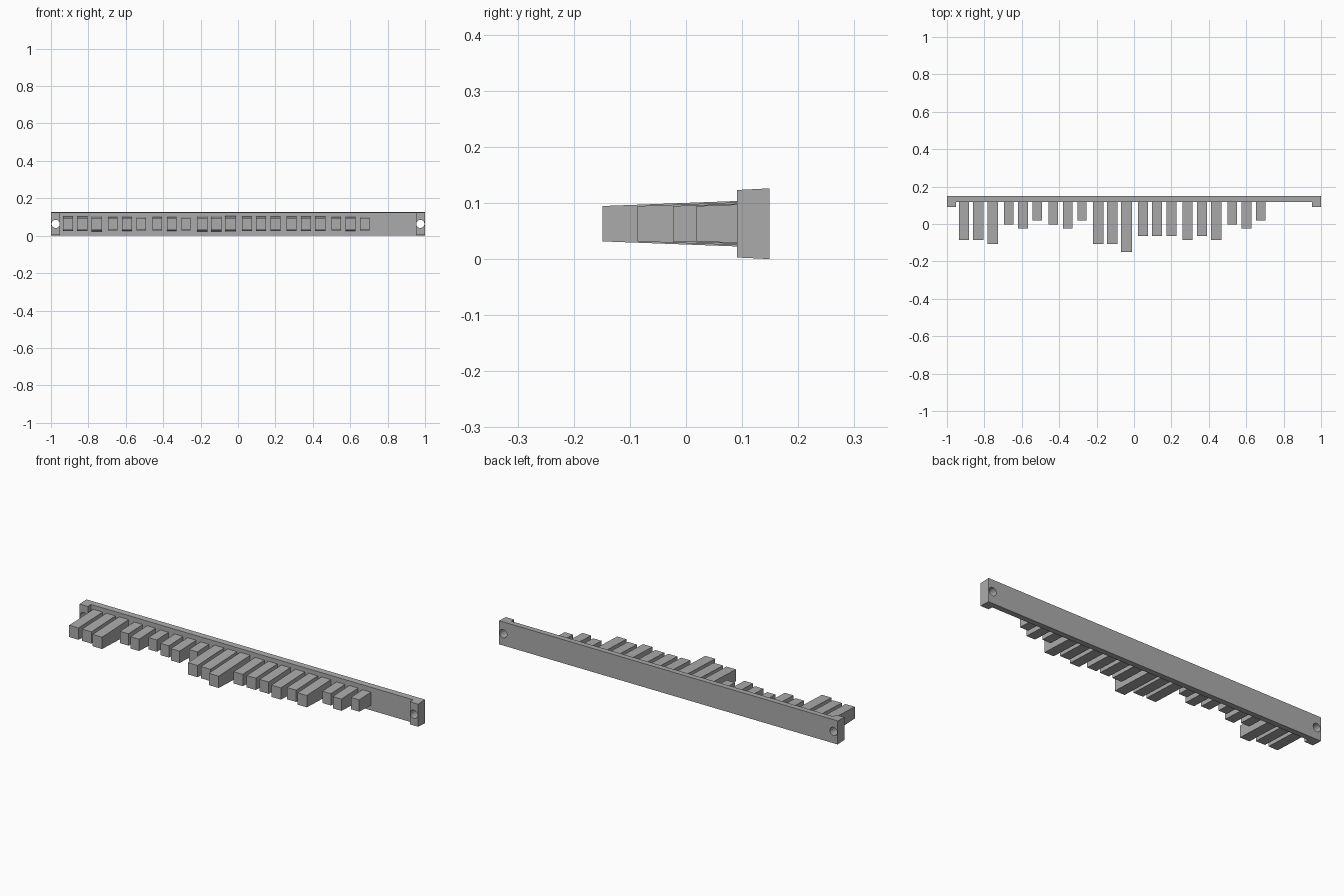
import bpy
import bmesh

cube = bpy.data.objects.get("Cube")
if cube:
    bpy.data.objects.remove(cube, do_unlink=True)

grey = bpy.data.materials.new("plain grey")
grey.use_nodes = True
colour = (0.41, 0.41, 0.41, 1)
grey.diffuse_color = colour
grey.node_tree.nodes["Principled BSDF"].inputs["Base Color"].default_value = colour

MID_Z = 0.063
BACK, PLATE_FRONT, TAB_FRONT = 0.149, 0.117, 0.091


def drafted_prism(name, outline, half_height):
    """Extrude a plan outline in z; half_height(y) gives the draft."""
    bm = bmesh.new()
    low = [bm.verts.new((x, y, MID_Z - half_height(y))) for x, y in outline]
    high = [bm.verts.new((x, y, MID_Z + half_height(y))) for x, y in outline]
    n = len(outline)
    for i in range(n):
        j = (i + 1) % n
        bm.faces.new((low[i], low[j], high[j], high[i]))
    bm.faces.new(low)
    bm.faces.new(high)
    bmesh.ops.recalc_face_normals(bm, faces=bm.faces)
    mesh = bpy.data.meshes.new(name)
    bm.to_mesh(mesh)
    bm.free()
    mesh.materials.append(grey)
    obj = bpy.data.objects.new(name, mesh)
    bpy.context.collection.objects.link(obj)
    return obj


# Back rail with a forward tab at each end
half = [(1, BACK), (1, TAB_FRONT), (0.951, TAB_FRONT),
        (0.951, PLATE_FRONT)]
outline = half + [(-x, y) for x, y in reversed(half)]
rail = drafted_prism("mounting_rail", outline,
                     lambda y: 0.063 - 0.05 * (BACK - y))

# Screw holes through the tabs
for side, x in (("left", 0.975), ("right", -0.975)):
    bpy.ops.mesh.primitive_cylinder_add(
        vertices=16, radius=0.022, depth=0.3,
        location=(x, BACK, MID_Z), rotation=(1.5708, 0, 0))
    cutter = bpy.context.object
    cutter.name = side + "_hole_cutter"
    cutter.data.materials.append(grey)
    cutter.hide_render = True
    cutter.hide_set(True)
    cut = rail.modifiers.new(side + "_hole", "BOOLEAN")
    cut.object = cutter
    cut.solver = "EXACT"
    bpy.context.view_layer.objects.active = rail
    bpy.ops.object.modifier_apply(modifier=cut.name)
    bpy.data.objects.remove(cutter, do_unlink=True)

# Groups of three teeth; each digit is a length step
groups = ["556", "120", "120", "668", "444", "545", "120"]
for g, steps in enumerate(groups):
    for i, step in enumerate(steps):
        n = int(step)
        x = -0.909 + 0.239 * g + 0.0765 * i
        tip = 0.019 - 0.021 * n
        w = 0.0245 + 0.0006 * n
        drafted_prism(
            f"tooth_{g * 3 + i + 1}",
            [(x - w, tip), (x + w, tip),
             (x + w, PLATE_FRONT + 0.004), (x - w, PLATE_FRONT + 0.004)],
            lambda y: 0.0315 + 0.0375 * (y - tip))
